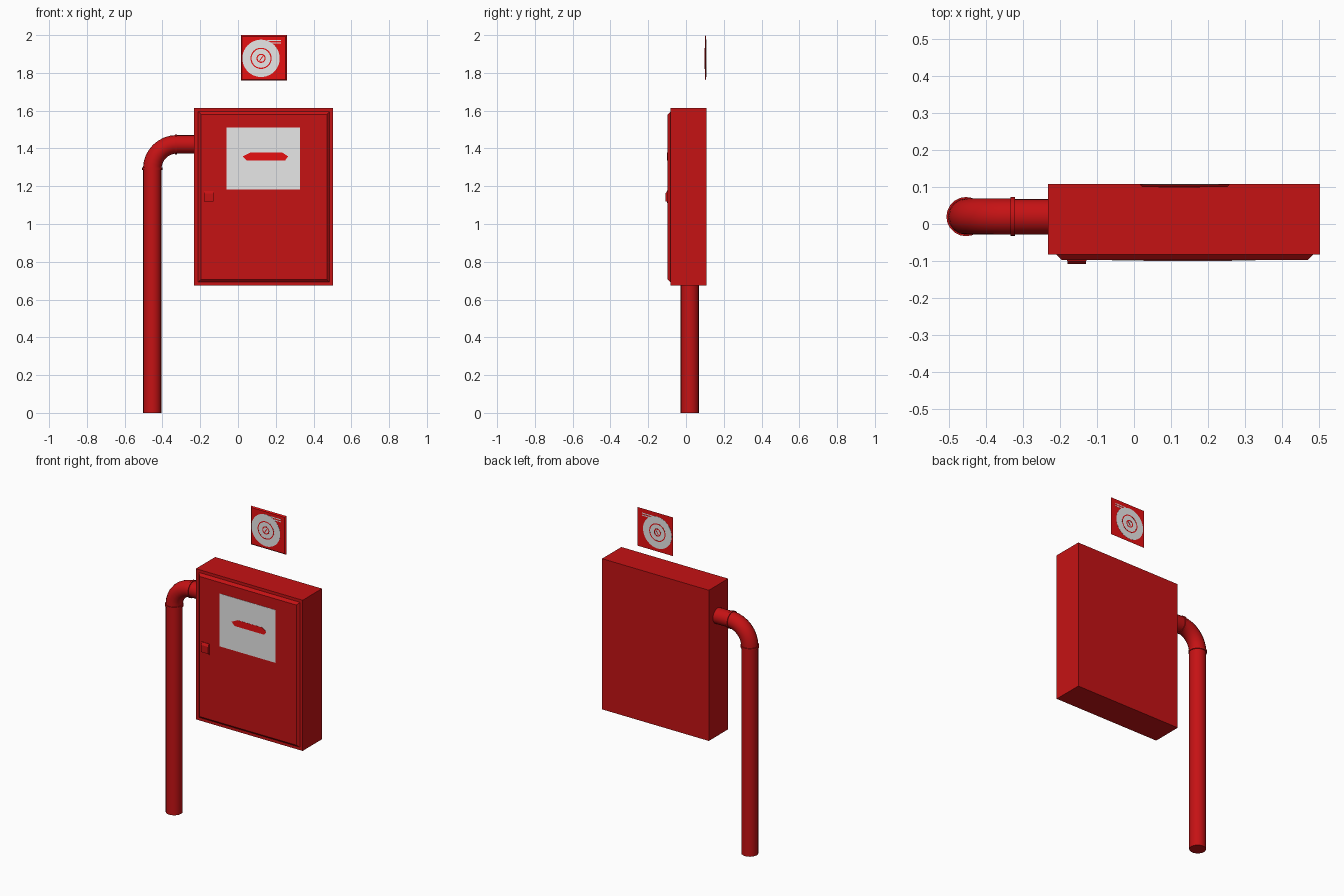
import bpy, bmesh, math
from mathutils import Vector

if "Cube" in bpy.data.objects:
    bpy.data.objects.remove(bpy.data.objects["Cube"])


def material(name, rgb):
    m = bpy.data.materials.new(name)
    m.diffuse_color = (*rgb, 1)
    m.use_nodes = True
    m.node_tree.nodes["Principled BSDF"].inputs["Base Color"].default_value = m.diffuse_color
    return m


RED = material("cabinet red", (0.56, 0.006, 0.007))
BRIGHT = material("sign red", (0.82, 0.005, 0.006))
WHITE = material("off white", (0.8, 0.8, 0.8))


def finish(name, bm, mat, smooth=False):
    bmesh.ops.recalc_face_normals(bm, faces=bm.faces)
    mesh = bpy.data.meshes.new(name)
    bm.to_mesh(mesh)
    bm.free()
    mesh.materials.append(mat)
    ob = bpy.data.objects.new(name, mesh)
    bpy.context.collection.objects.link(ob)
    if smooth:
        bpy.ops.object.select_all(action='DESELECT')
        ob.select_set(True)
        bpy.context.view_layer.objects.active = ob
        bpy.ops.object.shade_smooth_by_angle(angle=math.radians(40))
    return ob


def loft(name, rings, mat, smooth=False):
    """Skin a list of equal-length point rings and cap both ends."""
    bm = bmesh.new()
    loops = [[bm.verts.new(p) for p in r] for r in rings]
    n = len(loops[0])
    for a, b in zip(loops, loops[1:]):
        for i in range(n):
            j = (i + 1) % n
            bm.faces.new((a[i], a[j], b[j], b[i]))
    bm.faces.new(loops[0])
    bm.faces.new(loops[-1])
    return finish(name, bm, mat, smooth)


def slab(name, x0, x1, z0, z1, yback, yfront, mat, inset=0.0):
    """Block along y whose front face may be inset to make a bevel."""
    def rect(y, d):
        return [(x0 + d, y, z0 + d), (x1 - d, y, z0 + d),
                (x1 - d, y, z1 - d), (x0 + d, y, z1 - d)]
    return loft(name, [rect(yback, 0), rect(yfront, inset)], mat)


def plate(name, pts, ya, yb, mat):
    return loft(name, [[(x, y, z) for x, z in pts] for y in (ya, yb)], mat)


def tube(name, path, radius, sides=20):
    """Round tube along a path of (x, z, angle); angle 0 runs up, 90 deg runs along +x."""
    rings = []
    for x, z, a in path:
        out = Vector((-math.cos(a), 0, math.sin(a)))
        rings.append([Vector((x, PIPE_Y, z))
                      + radius * (math.cos(t) * out + math.sin(t) * Vector((0, 1, 0)))
                      for t in (math.tau * i / sides for i in range(sides))])
    return loft(name, rings, RED, True)


def circle(r, n=40):
    return [(CX + r * math.cos(math.tau * i / n), CZ + r * math.sin(math.tau * i / n))
            for i in range(n)]


def ring_plate(name, r0, r1, ya, yb, mat):
    bm = bmesh.new()
    loops = [[bm.verts.new((x, y, z)) for x, z in circle(r)]
             for r, y in ((r0, ya), (r1, ya), (r1, yb), (r0, yb))]
    n = len(loops[0])
    for k in range(4):
        a, b = loops[k], loops[(k + 1) % 4]
        for i in range(n):
            j = (i + 1) % n
            bm.faces.new((a[i], a[j], b[j], b[i]))
    return finish(name, bm, mat)


# Cabinet and bevelled door
slab("cabinet_body", -0.233, 0.503, 0.674, 1.613, 0.108, -0.082, RED)
slab("cabinet_door", -0.213, 0.487, 0.69, 1.597, -0.08, -0.097, RED, 0.017)

# Door window with its red strip
slab("door_window", -0.06, 0.328, 1.182, 1.511, -0.096, -0.0985, WHITE)
plate("window_strip", [(0.026, 1.358), (0.045, 1.337), (0.25, 1.337), (0.265, 1.358),
                       (0.235, 1.378), (0.065, 1.378)], -0.098, -0.0995, BRIGHT)

# Door latch: back plate and raised grip
slab("latch_plate", -0.181, -0.129, 1.11, 1.178, -0.096, -0.1, RED)
plate_profile = [(-0.097, 1.118), (-0.108, 1.118), (-0.108, 1.162), (-0.1, 1.176), (-0.097, 1.176)]
loft("latch_grip", [[(x, y, z) for y, z in plate_profile] for x in (-0.18, -0.13)], RED)

# Supply pipe: riser, elbow, branch into the cabinet
PIPE_Y, PX, PZ, BEND = 0.02, -0.454, 1.422, 0.13
tube("riser_pipe", [(PX, 0, 0), (PX, PZ - BEND, 0)], 0.048)
arc = [math.pi / 2 * i / 8 for i in range(9)]
tube("pipe_elbow", [(PX + BEND * (1 - math.cos(a)), PZ - BEND + BEND * math.sin(a), a)
                    for a in arc], 0.049, 16)
tube("branch_pipe", [(PX + BEND, PZ, math.pi / 2), (-0.225, PZ, math.pi / 2)], 0.048)
tube("riser_collar", [(PX, PZ - BEND - 0.006, 0), (PX, PZ - BEND + 0.006, 0)], 0.053)
tube("branch_collar", [(PX + BEND - 0.01, PZ, math.pi / 2),
                       (PX + BEND + 0.002, PZ, math.pi / 2)], 0.053)

# Wall sign with a hose reel symbol showing on both sides
CX, CZ = 0.122, 1.877
slab("sign_panel", 0.015, 0.259, 1.759, 2.0, 0.107, 0.1, BRIGHT, 0.007)
for side, y, d in (("front", 0.1, -1), ("back", 0.107, 1)):
    y1, y2 = y + 0.0006 * d, y + 0.0012 * d
    plate(side + "_reel_disc", circle(0.099), y, y1, WHITE)
    for k, (r0, r1) in enumerate(((0.05, 0.056), (0.018, 0.024))):
        ring_plate(f"{side}_reel_ring_{k}", r0, r1, y1, y2, BRIGHT)
    plate(side + "_reel_spoke", [(CX - 0.01, CZ - 0.012), (CX - 0.006, CZ - 0.014),
                                 (CX + 0.012, CZ + 0.01), (CX + 0.008, CZ + 0.013)],
          y1, y2, BRIGHT)
    for k, z in enumerate((1.955, 1.968)):
        plate(f"{side}_hose_end_{k}", [(0.155, z), (0.228, z), (0.228, z + 0.006), (0.155, z + 0.006)],
              y, y1, WHITE)
